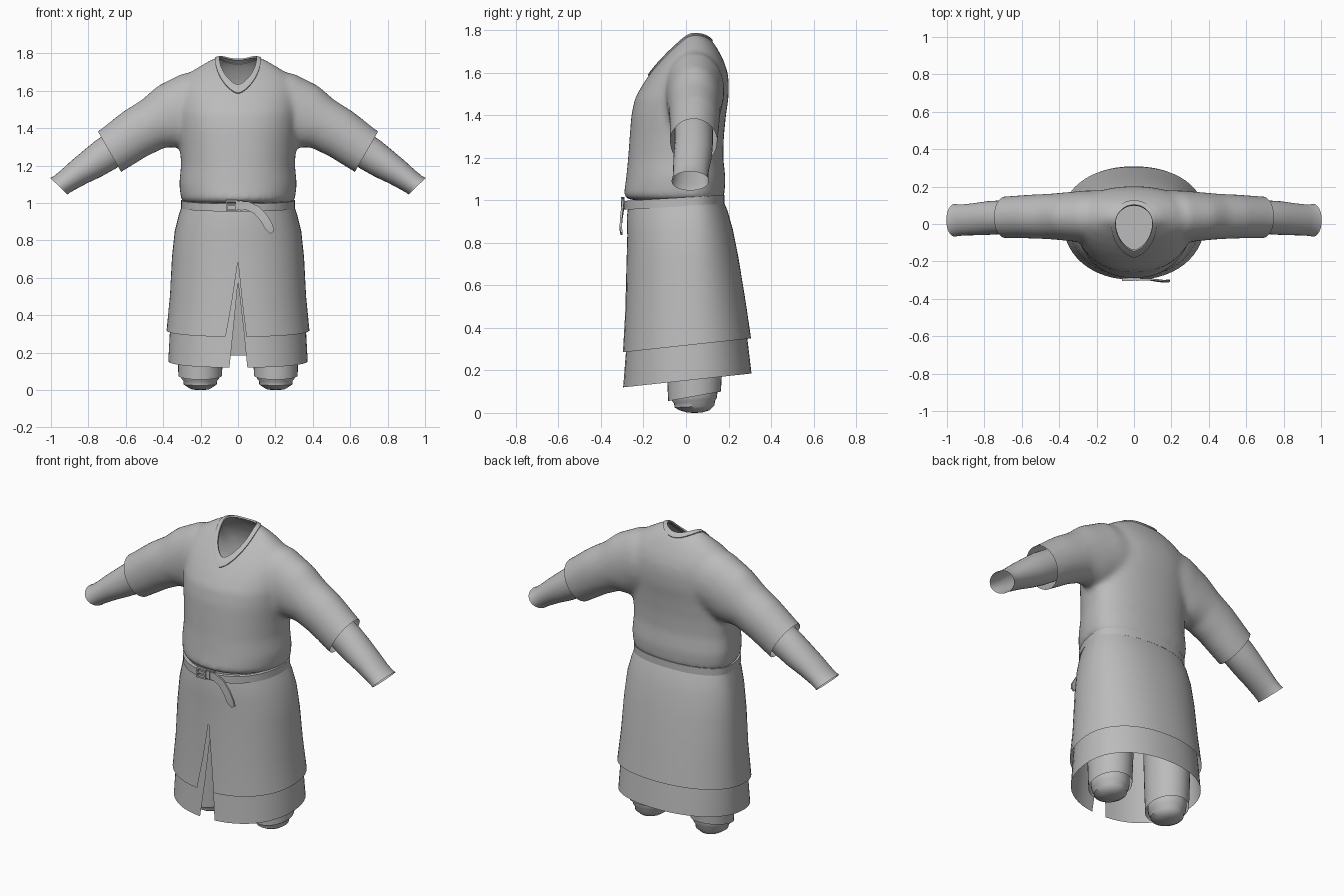
import bpy, bmesh, math
from mathutils import Vector
from mathutils.bvhtree import BVHTree

if "Cube" in bpy.data.objects:
    bpy.data.objects.remove(bpy.data.objects["Cube"])

GREY = (0.5, 0.5, 0.5, 1)
cloth = bpy.data.materials.new("plain grey cloth")
cloth.use_nodes = True
cloth.diffuse_color = GREY
cloth.node_tree.nodes["Principled BSDF"].inputs["Base Color"].default_value = GREY


def add_object(name, bm, angle=40):
    bmesh.ops.remove_doubles(bm, verts=bm.verts, dist=0.0004)
    bmesh.ops.recalc_face_normals(bm, faces=bm.faces)
    mesh = bpy.data.meshes.new(name)
    bm.to_mesh(mesh)
    bm.free()
    mesh.materials.clear()
    mesh.materials.append(cloth)
    obj = bpy.data.objects.new(name, mesh)
    bpy.context.collection.objects.link(obj)
    bpy.ops.object.select_all(action='DESELECT')
    obj.select_set(True)
    bpy.context.view_layer.objects.active = obj
    bpy.ops.object.shade_smooth_by_angle(angle=math.radians(angle))
    return obj


def loft(bm, rings, closed=True, caps=""):
    """Skin a list of rings; caps may hold 's' (start) and 'e' (end)."""
    rows = [[bm.verts.new(p) for p in ring] for ring in rings]
    n = len(rows[0])
    for a, b in zip(rows, rows[1:]):
        for i in range(n if closed else n - 1):
            j = (i + 1) % n
            bm.faces.new((a[i], a[j], b[j], b[i]))
    if "s" in caps:
        bm.faces.new(rows[0])
    if "e" in caps:
        bm.faces.new(rows[-1])


def spow(v, p):
    return math.copysign(abs(v) ** p, v)


def body_ring(z, half, front, back, tilt=0.0, slit=(0, 0), n=56, p=0.92, mid=0.03):
    """Flattened oval around the body, optionally open by a slit in front."""
    left, right = [math.asin((w / half) ** (1 / p)) for w in slit]
    start, end = right, 2 * math.pi - left
    pts = []
    for i in range(n + 1):
        t = start + (end - start) * i / n
        depth = mid - front if math.cos(t) > 0 else back - mid
        y = mid - depth * spow(math.cos(t), p)
        pts.append(Vector((half * spow(math.sin(t), p), y, z + tilt * y)))
    return pts


def limb_ring(side, x, z, thick, y, depth, slope, n=32):
    """Oval across an arm that runs outward and down at the given slope."""
    s, c = math.sin(slope), math.cos(slope)
    ring = []
    for i in range(n):
        t = 2 * math.pi * i / n
        r = thick * math.cos(t)
        ring.append(Vector((side * (x + r * s), y + depth * math.sin(t), z + r * c)))
    return ring


def baked(obj):
    deps = bpy.context.evaluated_depsgraph_get()
    bm = bmesh.new()
    bm.from_mesh(obj.evaluated_get(deps).to_mesh())
    return bm


# Blouse: body and sleeves fused into one smooth skin
bm = bmesh.new()
BODY = [(1.0, .285, -.265, .165), (1.02, .305, -.293, .18), (1.1, .315, -.282, .186),
        (1.2, .305, -.272, .175), (1.3, .31, -.265, .178), (1.4, .32, -.257, .188),
        (1.48, .325, -.24, .2), (1.55, .325, -.2, .202), (1.6, .32, -.165, .196),
        (1.65, .3, -.125, .18), (1.7, .255, -.08, .155), (1.74, .19, -.04, .13),
        (1.77, .14, -.01, .1), (1.785, .09, .01, .07)]
loft(bm, [body_ring(*row)[:-1] for row in BODY], caps="se")
SLEEVE = [(.1, 1.54, .17, .04, .14, .1), (.25, 1.51, .19, .04, .14, .25),
          (.36, 1.46, .18, .04, .13, .42), (.45, 1.425, .143, .04, .122, .46),
          (.55, 1.37, .136, .04, .118, .5), (.685, 1.275, .126, .036, .112, .52),
          (.8, 1.21, .12, .033, .11, .52)]
for side in (-1, 1):
    loft(bm, [limb_ring(side, *row) for row in SLEEVE], caps="se")
raw = add_object("blouse_base", bm)
remesh = raw.modifiers.new("fuse", 'REMESH')
remesh.mode = 'VOXEL'
remesh.voxel_size = 0.016
smooth = raw.modifiers.new("soften", 'SMOOTH')
smooth.factor = 0.5
smooth.iterations = 9
solid = baked(raw)
skin = BVHTree.FromBMesh(solid)
solid.free()


def neck_point(t, scale, z=0.0):
    """Teardrop neckline seen from above, pointed at the front."""
    c, s = math.cos(t), math.sin(t)
    y = -0.145 * c if c > 0 else -0.095 * c
    x = 0.098 * spow(s, 1.0 if c < 0 else 1.25)
    return Vector((x * scale, y * scale + 0.005, z))


# Neck opening
TURN = [2 * math.pi * i / 48 for i in range(48)]
bm = bmesh.new()
loft(bm, [[neck_point(t, 1, z) for t in TURN] for z in (1.4, 1.9)], caps="se")
cutter = add_object("neck_cutter", bm)
cutter.hide_render = True
cut = raw.modifiers.new("neck", 'BOOLEAN')
cut.operation = 'DIFFERENCE'
cut.solver = 'EXACT'
cut.object = cutter
bm = baked(raw)


def inside_neck(face):
    m = face.calc_center_median()
    x, y = m.x, m.y - 0.005
    t = math.atan2(x / 0.098, -y / (0.145 if y < 0 else 0.095))
    edge = neck_point(t, 1.0)
    on_wall = abs(face.normal.z) < 0.05 and Vector((x, y)).length < 0.16
    floor = abs(m.z - 1.4) < 0.002 and abs(x) < 0.1 and abs(y) < 0.15
    return floor or (on_wall and 1.39 < m.z and m.y > -0.15 and m.y < 0.11
                     and abs(x) < 0.1 and edge.length < 0.2)


bmesh.ops.delete(bm, geom=[f for f in bm.faces if inside_neck(f)], context='FACES')
# Trim the sleeves square to the arm
for side in (-1, 1):
    bmesh.ops.bisect_plane(bm, geom=bm.verts[:] + bm.edges[:] + bm.faces[:], clear_outer=True,
                           plane_co=(side * .687, 0, 1.275), plane_no=(side * .87, 0, -.5))
add_object("blouse", bm, 60)
for helper in (raw, cutter):
    bpy.data.objects.remove(helper)

# Collar band laid over the neckline
bm = bmesh.new()
rings = []
for scale, lift in ((1.0, -.004), (1.0, .006), (1.08, .007), (1.17, .007), (1.24, .006), (1.25, -.004)):
    ring = []
    for t in TURN:
        p = neck_point(t, scale, 2.0)
        hit, normal, _, _ = skin.ray_cast(p, Vector((0, 0, -1)))
        ring.append(hit + normal * lift)
    rings.append(ring)
loft(bm, rings)
add_object("collar", bm)

# Under-sleeves, open at the wrist
FOREARM = [(.6, 1.33, .092, .036, .09, .55), (.71, 1.258, .092, .036, .09, .57),
           (.78, 1.21, .084, .032, .09, .6), (.85, 1.165, .073, .026, .086, .62),
           (.91, 1.122, .064, .022, .083, .68), (.945, 1.098, .061, .02, .085, .75),
           (.958, 1.09, .064, .02, .088, .8)]
for side, label in ((-1, "right"), (1, "left")):
    bm = bmesh.new()
    loft(bm, [limb_ring(side, *row) for row in FOREARM])
    add_object(label + "_under_sleeve", bm, 60)

# Two layered skirts, split at the front
OVER = [(1.01, .292, -.268, .165, .06), (.94, .315, -.278, .195, .06), (.85, .338, -.276, .22, .06),
        (.71, .353, -.28, .247, .07), (.5, .364, -.286, .28, .09, (.032, .022)),
        (.317, .382, -.298, .306, .108, (.066, .045))]
UNDER = [(.75, .33, -.26, .23, .07), (.6, .342, -.268, .25, .07),
         (.35, .362, -.28, .285, .1, (.025, .03)), (.152, .373, -.297, .308, .108, (.046, .05))]
for name, rows in (("outer_skirt", OVER), ("under_skirt", UNDER)):
    bm = bmesh.new()
    loft(bm, [body_ring(*row) for row in rows], closed=False)
    add_object(name, bm, 60)

# Belt
bm = bmesh.new()
loft(bm, [body_ring(z, .304 - d, -.29 + d, .182 - d, .06)[:-1]
          for z, d in ((.972, .02), (.972, 0), (1.014, 0), (1.014, .02))])
add_object("belt", bm)

# Hanging belt end
path = [Vector(p) for p in ((-.01, -.296, .988), (.05, -.296, .986), (.1, -.298, .962),
                            (.14, -.304, .918), (.167, -.307, .87), (.182, -.303, .842))]
bm = bmesh.new()
rings = []
for i, p in enumerate(path):
    d = path[min(i + 1, 5)] - path[max(i - 1, 0)]
    side = Vector((-d.z, 0, d.x)).normalized() * (0.012 if i == 5 else 0.023)
    thick = Vector((0, 0.005, 0))
    rings.append([p + side + thick, p + side - thick, p - side - thick, p - side + thick])
loft(bm, rings, caps="se")
add_object("belt_end", bm, 50)

# Buckle frame, prong and keeper
bm = bmesh.new()
BARS = [(-.06, .987, .009, .056), (-.008, .987, .009, .056), (-.034, 1.011, .06, .009),
        (-.034, .962, .06, .009), (-.034, .987, .052, .008), (.018, .987, .012, .052)]
for x, z, w, h in BARS:
    cube = bmesh.ops.create_cube(bm, size=1)["verts"]
    bmesh.ops.scale(bm, vec=(w, .016, h), verts=cube)
    bmesh.ops.translate(bm, vec=(x, -.298, z), verts=cube)
add_object("buckle", bm)


# Trouser legs and rounded foot wraps
def leg_ring(side, z, rx, ry, tilt=0.0, n=32):
    turn = [2 * math.pi * i / n for i in range(n)]
    return [Vector((side * .202 + rx * math.cos(t), .04 + ry * math.sin(t),
                    z + tilt * ry * math.sin(t))) for t in turn]


TROUSER = [(.75, .13, .14), (.4, .125, .135), (.2, .12, .13), (.078, .117, .124, .18)]
FOOT = [(.16, .104, .108), (.085, .104, .108, .1), (.06, .1, .104, .08), (.05, .09, .096, .06),
        (.03, .088, .094, .05), (.012, .062, .07), (.003, .045, .04), (0, .01, .01)]
for side, label in ((-1, "right"), (1, "left")):
    for part, rows, caps in (("trouser_leg", TROUSER, ""), ("foot", FOOT, "e")):
        bm = bmesh.new()
        loft(bm, [leg_ring(side, *row) for row in rows], caps=caps)
        add_object(label + "_" + part, bm, 50)
